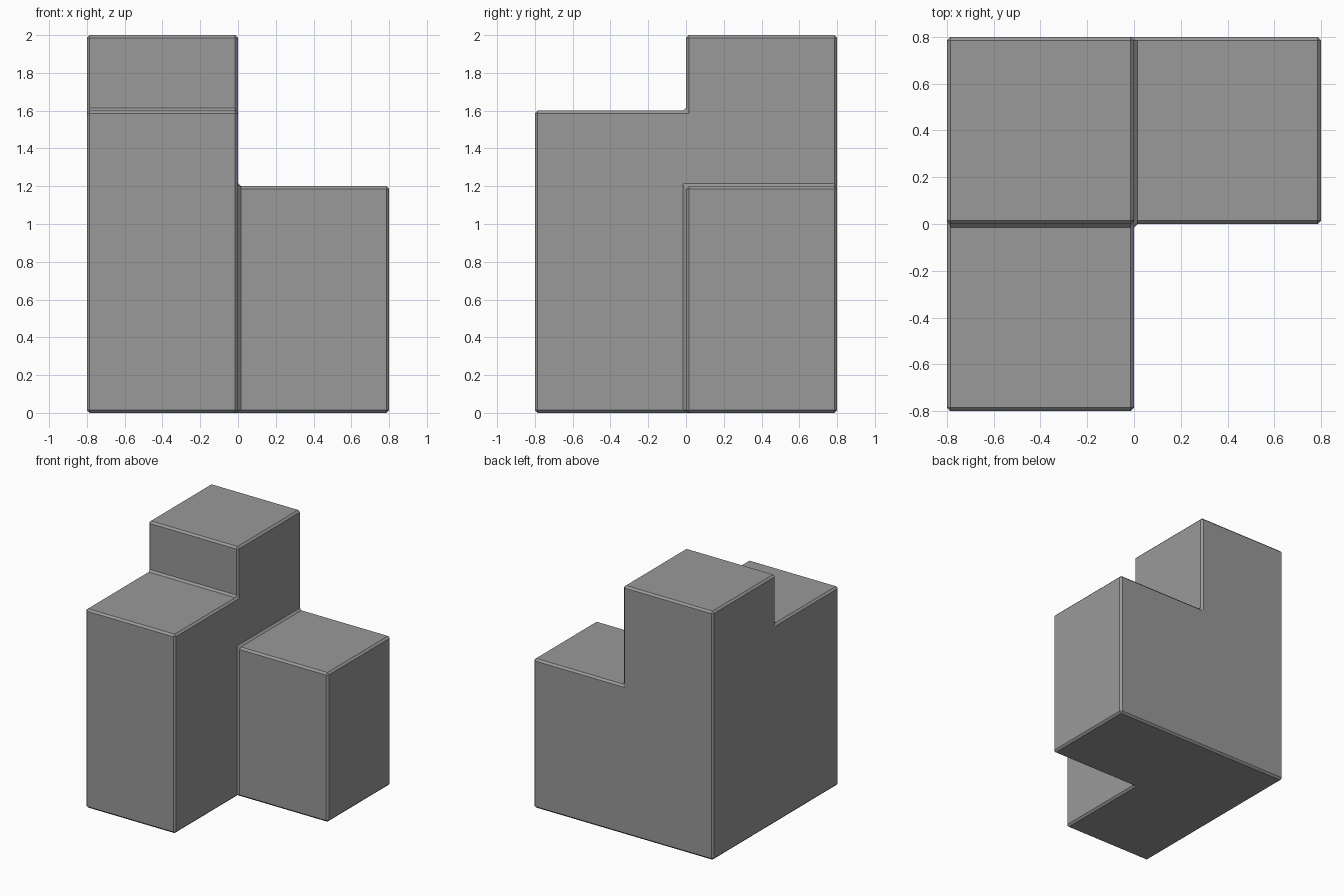
import bpy, bmesh
from mathutils import Vector

if "Cube" in bpy.data.objects:
    bpy.data.objects.remove(bpy.data.objects["Cube"])

XS = YS = (-0.8, 0.0, 0.8)
ZS = (0.0, 1.2, 1.6, 2.0)
# column (x index, y index) -> number of filled height levels
LEVELS = {(0, 1): 3, (0, 0): 2, (1, 1): 1}


def filled(c):
    return 0 <= c[2] < LEVELS.get((c[0], c[1]), 0)


def point(i):
    return Vector((XS[i[0]], YS[i[1]], ZS[i[2]]))


# Outer skin of the three joined columns
bm = bmesh.new()
for (i, j), n in LEVELS.items():
    for k in range(n):
        for axis in range(3):
            for side in (0, 1):
                nb = [i, j, k]
                nb[axis] += 1 if side else -1
                if filled(nb):
                    continue
                a, b = (axis + 1) % 3, (axis + 2) % 3
                quad = []
                for u, v in ((0, 0), (1, 0), (1, 1), (0, 1)):
                    c = [i, j, k]
                    c[axis] += side
                    c[a] += u
                    c[b] += v
                    quad.append(bm.verts.new(point(c)))
                bm.faces.new(quad if side else quad[::-1])
bmesh.ops.remove_doubles(bm, verts=bm.verts[:], dist=1e-4)
bmesh.ops.dissolve_limit(bm, angle_limit=0.02, verts=bm.verts[:], edges=bm.edges[:])

# Small chamfer on every edge
bmesh.ops.bevel(bm, geom=bm.edges[:], offset=0.015, offset_type='OFFSET',
                segments=1, profile=0.5, affect='EDGES', clamp_overlap=True)
bmesh.ops.recalc_face_normals(bm, faces=bm.faces[:])

mesh = bpy.data.meshes.new("stepped_columns")
bm.to_mesh(mesh)
bm.free()
obj = bpy.data.objects.new("stepped_columns", mesh)
bpy.context.collection.objects.link(obj)

# Dark grey surface
mat = bpy.data.materials.new("dark_grey")
mat.diffuse_color = (0.32, 0.32, 0.32, 1.0)
mat.use_nodes = True
mat.node_tree.nodes["Principled BSDF"].inputs["Base Color"].default_value = mat.diffuse_color
mesh.materials.append(mat)
